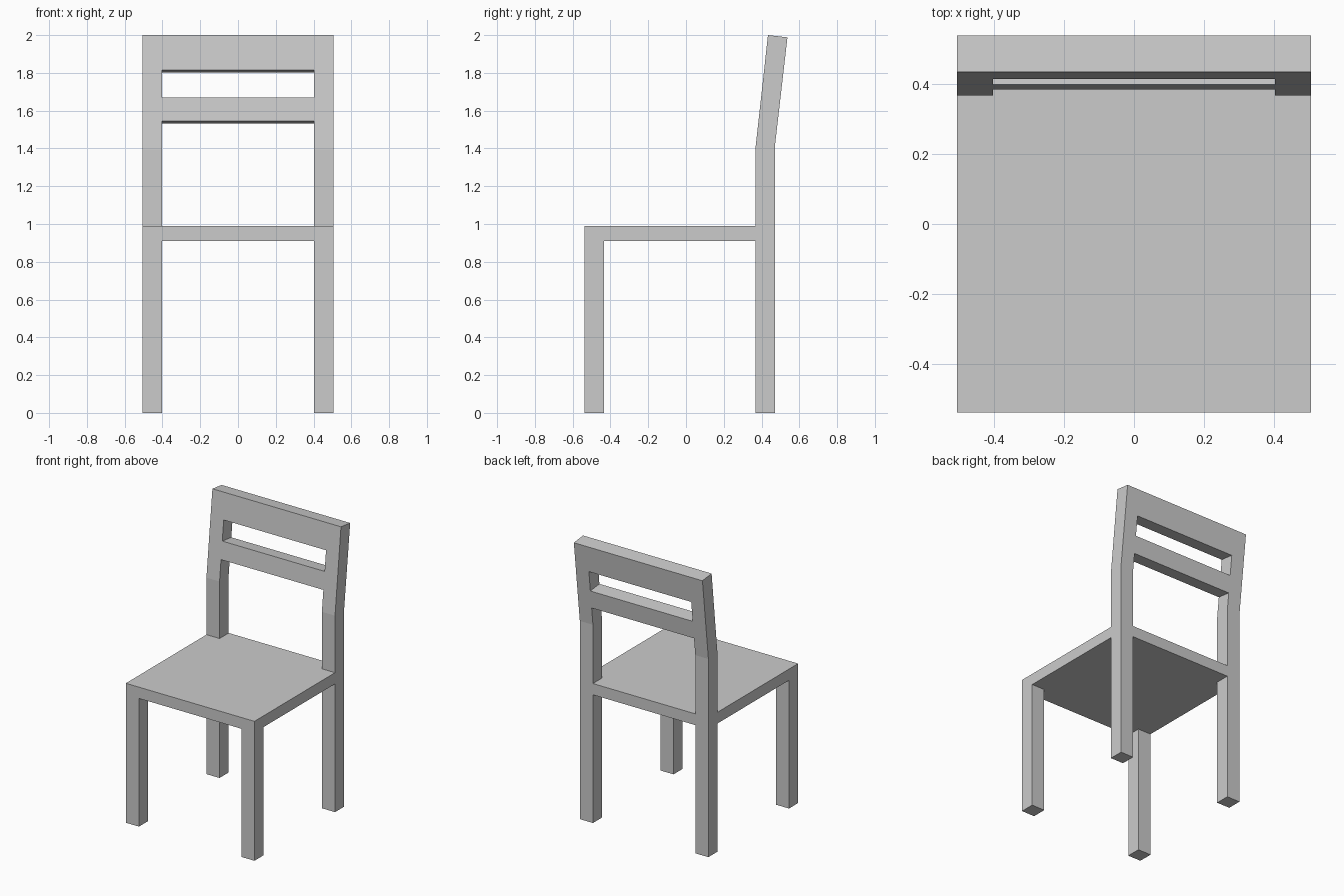
import bpy
import bmesh
from mathutils import Vector

if "Cube" in bpy.data.objects:
    bpy.data.objects.remove(bpy.data.objects["Cube"])

X_OUT, X_IN = 0.505, 0.402
FRONT, POST_F, POST_B = -0.537, 0.367, 0.470
SEAT_LO, SEAT_HI = 0.91, 0.99


def prism(name, points, offset):
    """Extrude a flat outline along an offset into a closed solid."""
    bm = bmesh.new()
    face = bm.faces.new([bm.verts.new(p) for p in points])
    new = bmesh.ops.extrude_face_region(bm, geom=[face], use_keep_orig=True)
    moved = [g for g in new["geom"] if isinstance(g, bmesh.types.BMVert)]
    bmesh.ops.translate(bm, verts=moved, vec=Vector(offset))
    bmesh.ops.recalc_face_normals(bm, faces=bm.faces)
    mesh = bpy.data.meshes.new(name)
    bm.to_mesh(mesh)
    bm.free()
    obj = bpy.data.objects.new(name, mesh)
    bpy.context.collection.objects.link(obj)
    return obj


def side_profile(name, yz, x0, x1):
    return prism(name, [(x0, y, z) for y, z in yz], (x1 - x0, 0, 0))


def mirror_x(obj):
    obj.modifiers.new("Mirror", "MIRROR").use_axis[0] = True


# Points on the leaning part of the back: t = 0 at the bend, 1 at the top
BEND_F, BEND_B = Vector((POST_F, 1.395)), Vector((POST_B, 1.407))
TOP_F, TOP_B = Vector((0.434, 2.0)), Vector((0.537, 1.988))


def front_at(z):
    return BEND_F.lerp(TOP_F, (z - BEND_F.y) / (TOP_F.y - BEND_F.y))


def back_at(z):
    return BEND_B.lerp(TOP_B, (z - BEND_B.y) / (TOP_B.y - BEND_B.y))


# Seat, notched at the back corners around the posts
right = [(X_OUT, FRONT), (X_OUT, POST_F), (X_IN, POST_F), (X_IN, POST_B)]
outline = right + [(-x, y) for x, y in reversed(right)]
prism("seat", [(x, y, SEAT_LO) for x, y in outline], (0, 0, SEAT_HI - SEAT_LO))

# Front legs
y1 = FRONT + 0.103
mirror_x(side_profile("front_leg", [(FRONT, 0), (y1, 0), (y1, SEAT_LO), (FRONT, SEAT_LO)],
                      X_IN, X_OUT))

# Back legs running up into the leaning posts
mirror_x(side_profile("back_post", [(POST_F, 0), (POST_B, 0), BEND_B, TOP_B, TOP_F, BEND_F],
                      X_IN, X_OUT))

# Back rails, set square to the lean of the posts
for name, lo, hi in (("top_rail", 1.814, 2.0), ("middle_rail", 1.544, 1.670)):
    side_profile(name, [front_at(lo), back_at(lo - 0.012), back_at(hi - 0.012), front_at(hi)],
                 -X_IN, X_IN)
